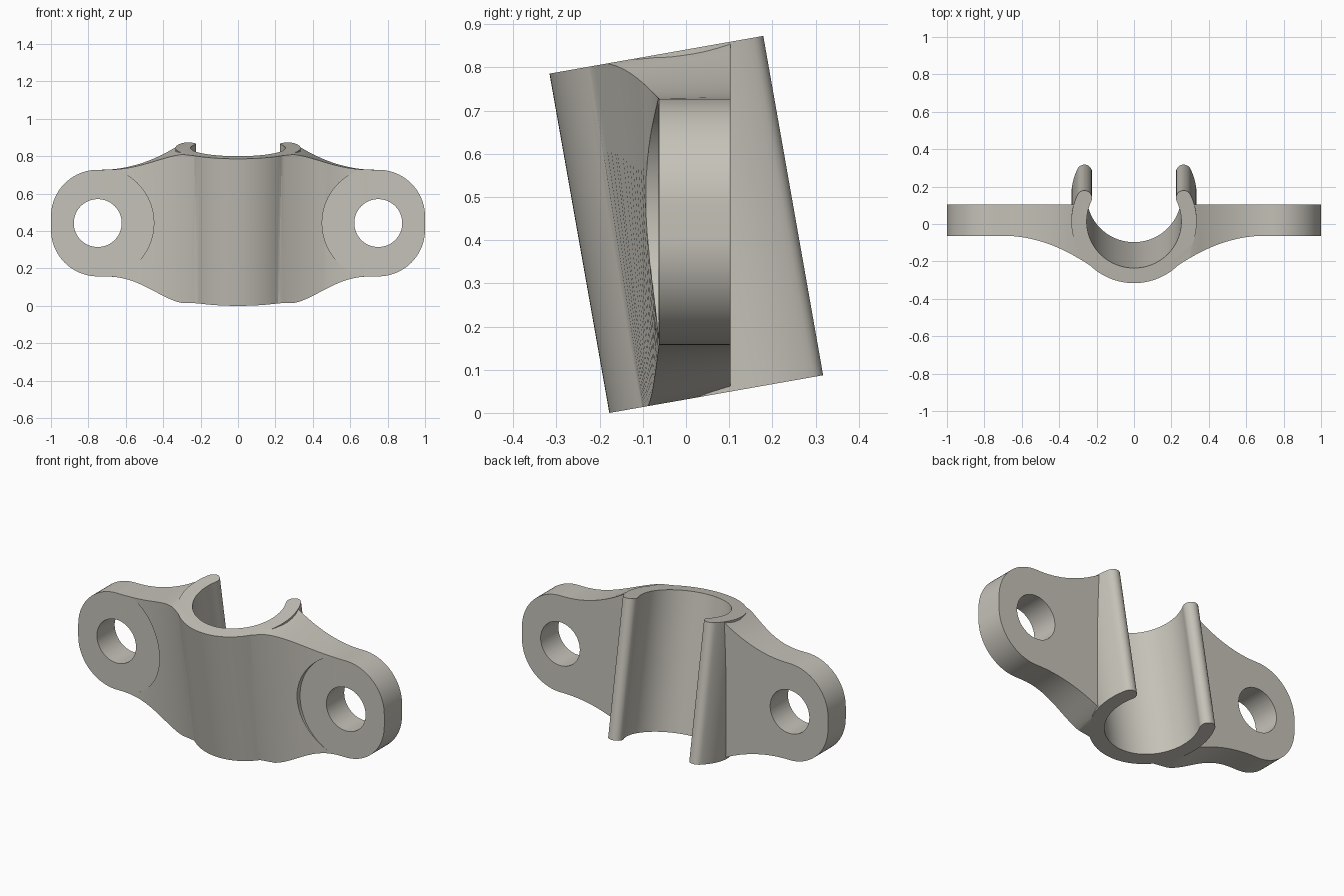
import bpy, bmesh, math
from mathutils import Matrix, Vector

if "Cube" in bpy.data.objects:
    bpy.data.objects.remove(bpy.data.objects["Cube"])

TILT = Matrix.Translation((0, 0.083, 0.451)) @ Matrix.Rotation(math.radians(10), 4, 'X')
ZC = 0.4425                       # height of the bolt holes
FRONT, BACK = -0.063, 0.103       # ear plate faces

metal = bpy.data.materials.new("warm_grey")
metal.diffuse_color = (0.56, 0.54, 0.48, 1)
metal.use_nodes = True
metal.node_tree.nodes["Principled BSDF"].inputs["Base Color"].default_value = metal.diffuse_color


def make(name, bm, matrix=None):
    if matrix:
        bm.transform(matrix)
    bmesh.ops.recalc_face_normals(bm, faces=bm.faces)
    me = bpy.data.meshes.new(name)
    bm.to_mesh(me)
    bm.free()
    me.materials.append(metal)
    ob = bpy.data.objects.new(name, me)
    bpy.context.collection.objects.link(ob)
    return ob


def cylinder(name, radius, depth, matrix):
    bm = bmesh.new()
    bmesh.ops.create_cone(bm, cap_ends=True, segments=96, radius1=radius,
                          radius2=radius, depth=depth)
    return make(name, bm, matrix)


def boolean(ob, other, mode):
    bpy.context.view_layer.objects.active = ob
    mod = ob.modifiers.new("bool", 'BOOLEAN')
    mod.operation, mod.solver, mod.object = mode, 'EXACT', other
    bpy.ops.object.modifier_apply(modifier=mod.name)
    bpy.data.objects.remove(other)


def arc(cx, cy, r, a0, a1, n):
    return [(cx + r * math.cos(a0 + (a1 - a0) * i / n),
             cy + r * math.sin(a0 + (a1 - a0) * i / n)) for i in range(n + 1)]


def clip_ring():
    # open ring with rounded lips, extruded along the tilted axis
    ro, ri = 0.335, 0.253
    rm, rt = (ro + ri) / 2, (ro - ri) / 2
    a = math.asin((0.168 - rt) / rm)
    b = -math.pi - a
    pts = arc(0, 0, ro, a, b, 90)
    pts += arc(rm * math.cos(b), rm * math.sin(b), rt, b, b - math.pi, 12)[1:]
    pts += arc(0, 0, ri, b, a, 90)[1:]
    pts += arc(rm * math.cos(a), rm * math.sin(a), rt, a + math.pi, a, 12)[1:-1]
    bm = bmesh.new()
    face = bm.faces.new([bm.verts.new((x, y, -0.6)) for x, y in pts])
    ext = bmesh.ops.extrude_face_region(bm, geom=[face])
    bmesh.ops.translate(bm, vec=(0, 0, 1.2),
                        verts=[v for v in ext['geom'] if isinstance(v, bmesh.types.BMVert)])
    return make("clip_body", bm, TILT)


def section(x):
    # four corners of the wing at distance x from the middle
    half = 0.285
    if x > 0.75:
        half = 0.035 + math.sqrt(max(0, 0.25 ** 2 - (x - 0.75) ** 2))
    q = max(0, (0.7 - x) / 0.5) ** 2
    t = min(1, max(0, (0.73 - x) / 0.46)) ** 1.3
    g = t * t * (3 - 2 * t)
    h = min(1.15, max(0, (0.73 - x) / 0.42) ** 2)
    return [(x, FRONT - 0.04 * q, ZC - half - 0.145 * g),
            (x, FRONT - 0.185 * q, ZC + half + 0.083 * g),
            (x, BACK, ZC + half + 0.135 * h),
            (x, BACK, ZC - half - 0.106 * h)]


def wing(side):
    # blended wing with a rounded bolt ear
    xs = [0.18 + 0.57 * i / 32 for i in range(33)]
    xs += [0.75 + 0.25 * math.sin(math.pi / 2 * i / 20) for i in range(1, 21)]
    bm = bmesh.new()
    rings = [[bm.verts.new((side * x, y, z)) for x, y, z in section(s)] for s in xs]
    for r0, r1 in zip(rings, rings[1:]):
        for k in range(4):
            j = (k + 1) % 4
            bm.faces.new((r0[k], r0[j], r1[j], r1[k]))
    bm.faces.new(rings[0])
    bm.faces.new(rings[-1])
    ob = make("wing", bm)
    along_y = Matrix.Rotation(math.pi / 2, 4, 'X')
    # clear the bore, the bolt head seat and the bolt hole
    boolean(ob, cylinder("bore", 0.275, 2, TILT), 'DIFFERENCE')
    seat = Matrix.Translation((side * 0.75, FRONT - 0.2505, ZC)) @ along_y
    boolean(ob, cylinder("seat", 0.3, 0.5, seat), 'DIFFERENCE')
    hole = Matrix.Translation((side * 0.75, 0, ZC)) @ along_y
    boolean(ob, cylinder("hole", 0.128, 1, hole), 'DIFFERENCE')
    return ob


body = clip_ring()
for side in (-1, 1):
    boolean(body, wing(side), 'UNION')

# trim both ends square to the tilted axis
bm = bmesh.new()
bmesh.ops.create_cube(bm, size=1, matrix=Matrix.Diagonal((4, 4, 0.798, 1)))
boolean(body, make("slab", bm, TILT), 'INTERSECT')

bpy.ops.object.select_all(action='DESELECT')
body.select_set(True)
bpy.context.view_layer.objects.active = body
bpy.ops.object.shade_smooth_by_angle(angle=math.radians(30))
